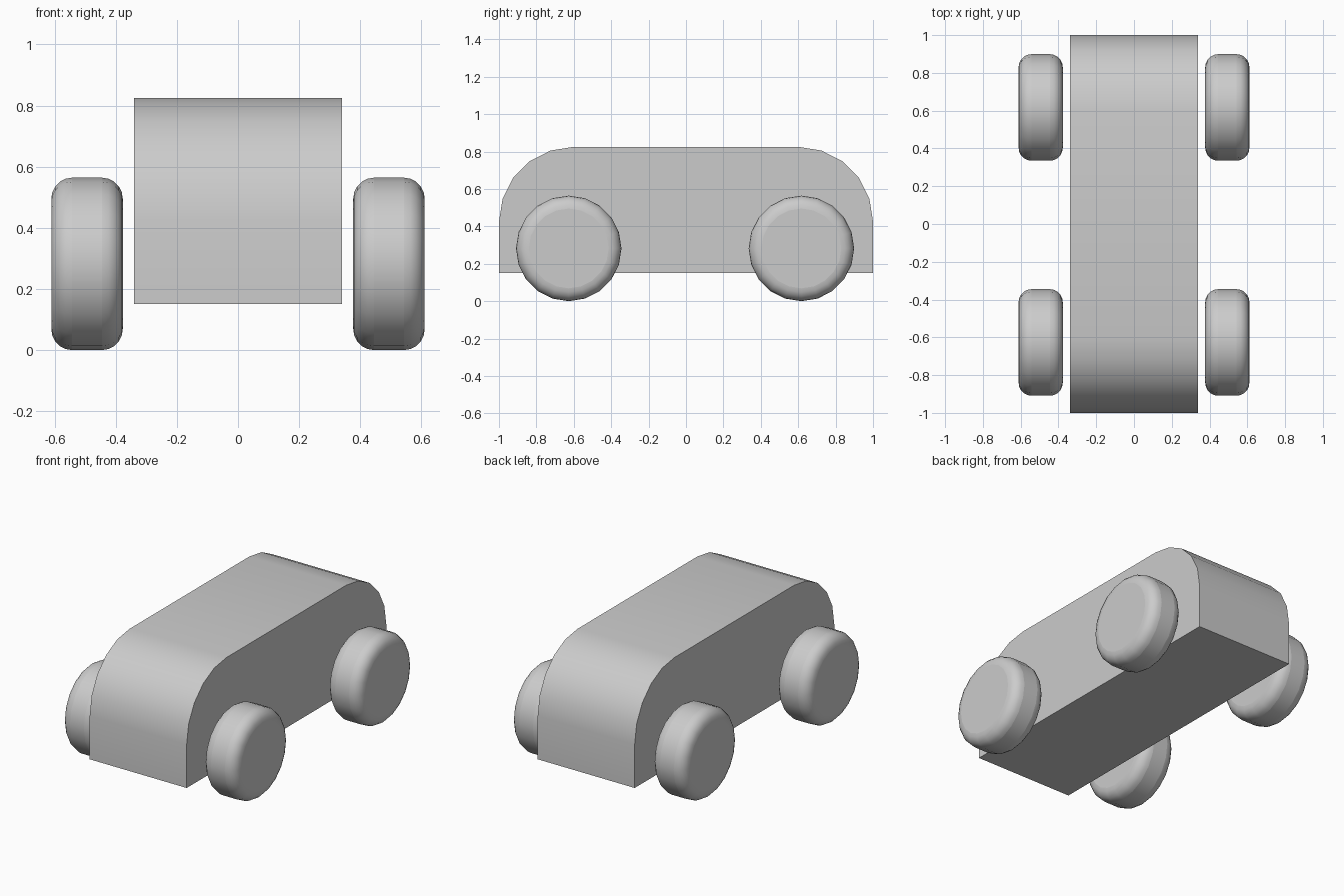
import bpy, bmesh, math

if "Cube" in bpy.data.objects:
    bpy.data.objects.remove(bpy.data.objects["Cube"])


def smooth(obj):
    bpy.ops.object.select_all(action='DESELECT')
    obj.select_set(True)
    bpy.context.view_layer.objects.active = obj
    bpy.ops.object.shade_smooth_by_angle(angle=math.radians(30))


# Body: side profile with rounded upper corners, extruded across the width
HALF_W, BASE_Z, R = 0.34, 0.15, 0.40
arc = [(0.60 + R * math.cos(math.radians(18 * i)),
        0.425 + R * math.sin(math.radians(18 * i))) for i in range(6)]
half = [(1.0, BASE_Z)] + arc
profile = half + [(-y, z) for y, z in reversed(half)]

bm = bmesh.new()
side = bm.faces.new([bm.verts.new((-HALF_W, y, z)) for y, z in profile])
ext = bmesh.ops.extrude_face_region(bm, geom=[side])
bmesh.ops.translate(bm, vec=(2 * HALF_W, 0, 0),
                    verts=[v for v in ext["geom"] if isinstance(v, bmesh.types.BMVert)])
bmesh.ops.recalc_face_normals(bm, faces=bm.faces)
mesh = bpy.data.meshes.new("body")
bm.to_mesh(mesh)
bm.free()
body = bpy.data.objects.new("body", mesh)
bpy.context.collection.objects.link(body)
smooth(body)


# Wheels: 20-sided cylinders lying along x with rounded rims
def wheel(name, x, y):
    bpy.ops.mesh.primitive_cylinder_add(vertices=20, radius=0.282, depth=0.234,
                                        location=(x, y, 0.282),
                                        rotation=(0, math.pi / 2, 0))
    obj = bpy.context.object
    obj.name = name
    bevel = obj.modifiers.new("rounded_rim", 'BEVEL')
    bevel.width = 0.068
    bevel.segments = 5
    bevel.limit_method = 'ANGLE'
    bevel.angle_limit = math.radians(40)
    smooth(obj)


for end, y in (("front", -0.627), ("back", 0.617)):
    for flank, s in (("left", -1), ("right", 1)):
        wheel(f"{end}_{flank}_wheel", s * 0.494, y)
